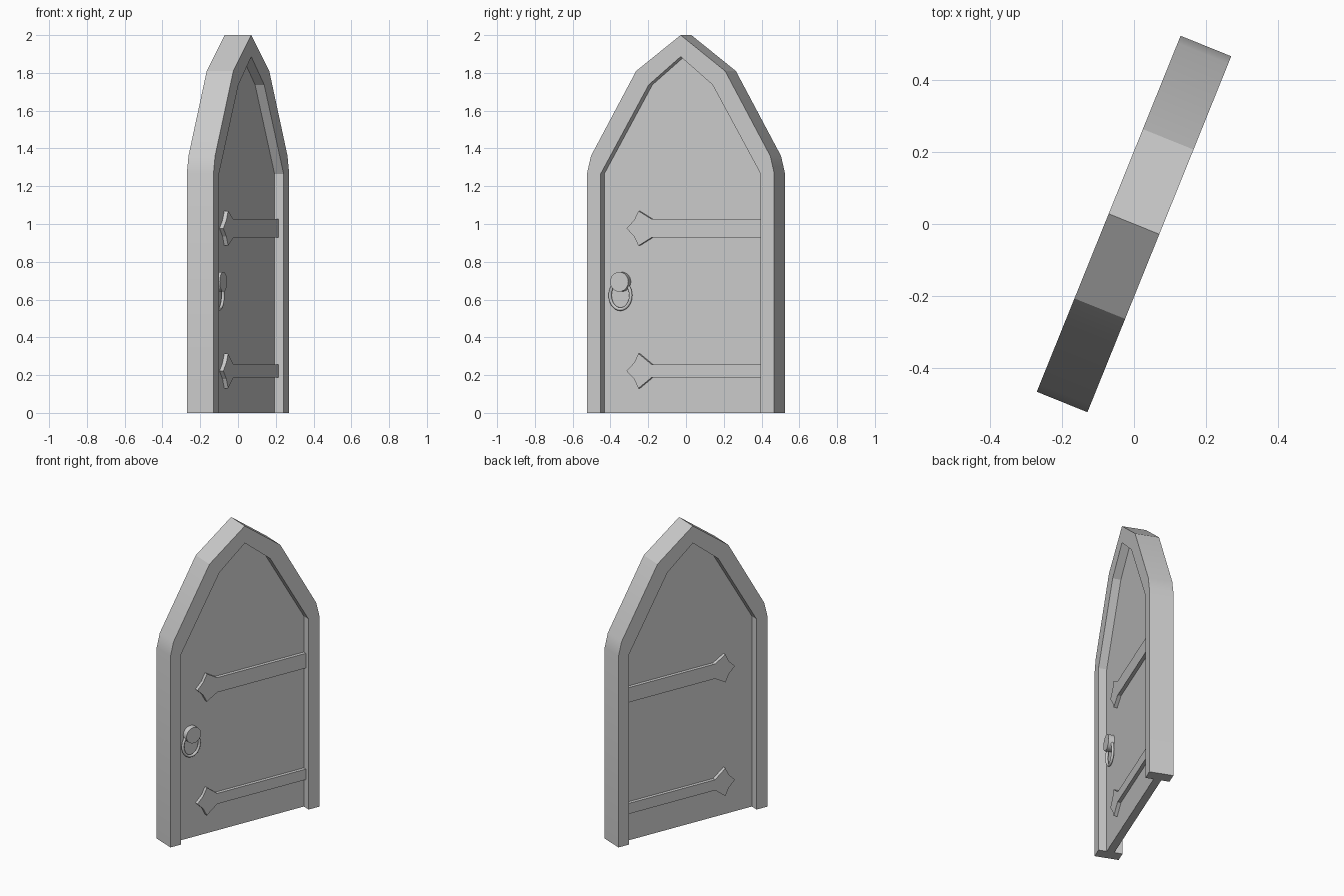
import bpy, bmesh, math
from mathutils import Matrix

if "Cube" in bpy.data.objects:
    bpy.data.objects.remove(bpy.data.objects["Cube"])

TURN = Matrix.Rotation(math.radians(68), 4, 'Z')   # the door stands turned about z


def finish(name, bm, smooth=None):
    bmesh.ops.recalc_face_normals(bm, faces=bm.faces)
    mesh = bpy.data.meshes.new(name)
    bm.to_mesh(mesh)
    bm.free()
    ob = bpy.data.objects.new(name, mesh)
    bpy.context.collection.objects.link(ob)
    ob.matrix_world = TURN
    if smooth:
        bpy.ops.object.select_all(action='DESELECT')
        ob.select_set(True)
        bpy.context.view_layer.objects.active = ob
        bpy.ops.object.shade_smooth_by_angle(angle=math.radians(smooth))
    return ob


def slab(name, outline, half, smooth=None):
    """Extrude an x-z outline symmetrically through the door thickness."""
    bm = bmesh.new()
    face = bm.faces.new([bm.verts.new((x, -half, z)) for x, z in outline])
    ext = bmesh.ops.extrude_face_region(bm, geom=[face])
    verts = [v for v in ext['geom'] if isinstance(v, bmesh.types.BMVert)]
    bmesh.ops.translate(bm, verts=verts, vec=(0, 2 * half, 0))
    return finish(name, bm, smooth)


def arch(side):
    """Complete a right-hand half outline (foot to apex) with its mirror."""
    return side + [(-x, z) for x, z in reversed(side[:-1])]


outer = arch([(.534, 0), (.534, 1.27), (.512, 1.36), (.254, 1.81), (0, 2)])
inner = arch([(.457, 0), (.457, 1.265), (.182, 1.737), (0, 1.886)])

# Pointed frame and recessed door leaf
slab("frame", outer + inner[::-1], .076, 20)
slab("door_leaf", inner, .024)

# Hinge straps, showing on both faces
for name, z, h in (("lower_strap", .222, .035), ("upper_strap", .977, .049)):
    top = [(.457, h), (-.179, h), (-.253, .092), (-.278, .043)]
    pts = top + [(-.321, 0)] + [(x, -dz) for x, dz in reversed(top)]
    slab(name, [(x, z + dz) for x, dz in pts], .046)

# Handle boss on the front face
bm = bmesh.new()
bmesh.ops.create_cone(bm, cap_ends=True, segments=24, radius1=.052, radius2=.052, depth=.04,
                      matrix=Matrix.Translation((-.357, -.041, .694))
                      @ Matrix.Rotation(math.pi / 2, 4, 'X'))
finish("handle_boss", bm, 30)

# Hanging pull ring, slightly taller than wide
bm = bmesh.new()
n, m, r = 28, 8, .009
rings = []
for i in range(n):
    a = 2 * math.pi * i / n
    ring = []
    for j in range(m):
        b = 2 * math.pi * j / m
        d = r * math.cos(b)
        ring.append(bm.verts.new((-.36 + (.059 + d) * math.cos(a), -.036 + r * math.sin(b),
                                  .622 + (.073 + d) * math.sin(a))))
    rings.append(ring)
for i in range(n):
    p, q = rings[i], rings[(i + 1) % n]
    for j in range(m):
        k = (j + 1) % m
        bm.faces.new((p[j], q[j], q[k], p[k]))
finish("pull_ring", bm, 60)
